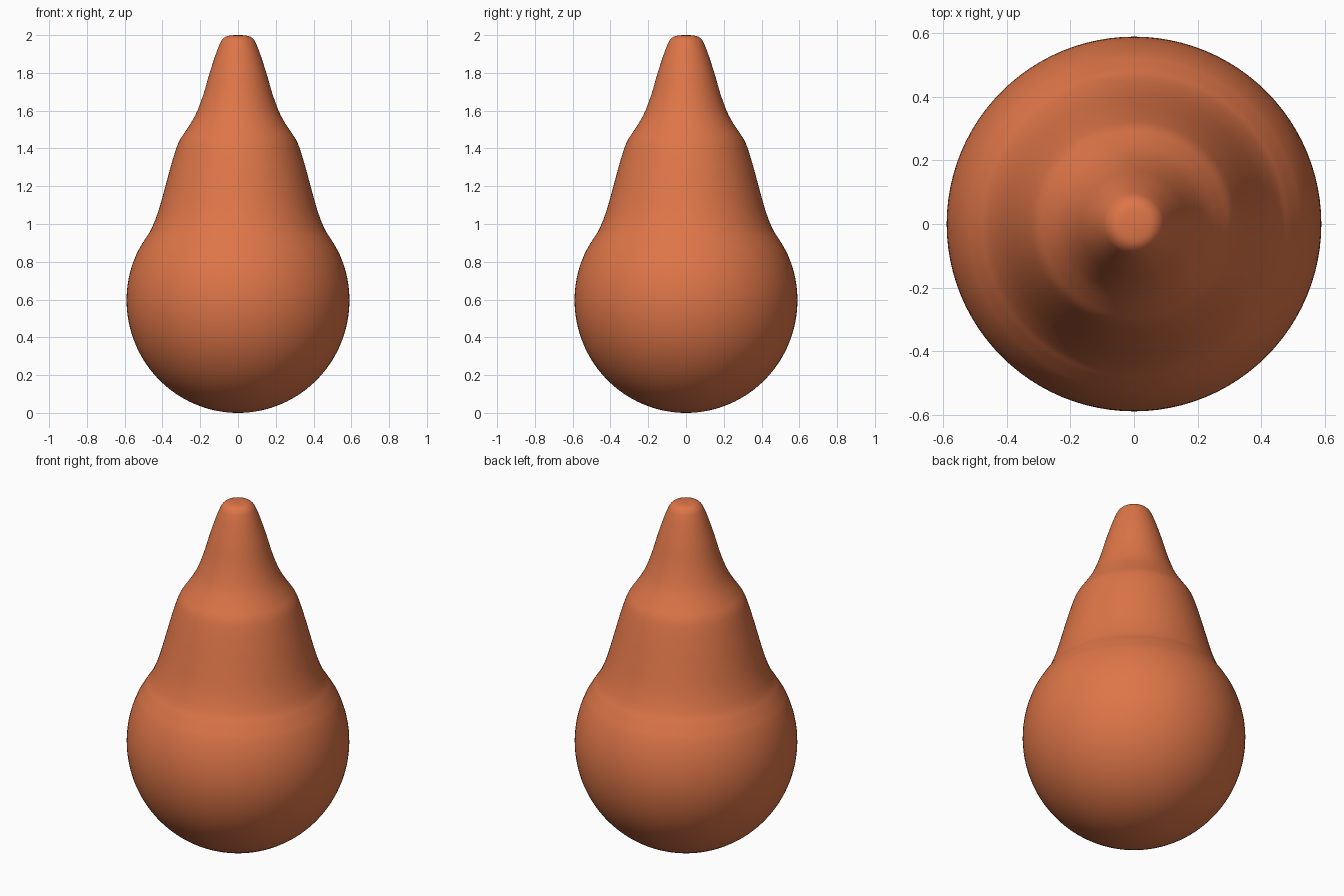
import bpy, bmesh, math
from mathutils import Vector

if "Cube" in bpy.data.objects:
    bpy.data.objects.remove(bpy.data.objects["Cube"])

SEGMENTS = 96
STEPS = 5

# Terracotta colour
clay = bpy.data.materials.new("terracotta orange")
clay.diffuse_color = (0.73, 0.18, 0.065, 1.0)
clay.use_nodes = True
clay.node_tree.nodes["Principled BSDF"].inputs["Base Color"].default_value = clay.diffuse_color

# Round bulb: circular arc from the bottom pole to the upper shoulder
R = 0.59
bulb = []
for i in range(41):
    a = math.radians(-90 + 116 * i / 40)
    bulb.append(Vector((R * math.cos(a), 0.597 + (0.597 if a < 0 else R) * math.sin(a))))
bulb[0].x = 0.0

# Two tapering tiers and the rounded tip, as (radius, height)
tiers = [(0.492, 0.92), (0.466, 0.96), (0.443, 1.01), (0.418, 1.08), (0.387, 1.19),
         (0.36, 1.29), (0.33, 1.39), (0.308, 1.445), (0.275, 1.495),
         (0.24, 1.55), (0.213, 1.605), (0.182, 1.69), (0.15, 1.8), (0.119, 1.895),
         (0.1, 1.945), (0.086, 1.973), (0.066, 1.991), (0.04, 1.998), (0.0, 2.0)]
tiers = [bulb[-1]] + [Vector(p) for p in tiers]


def smooth_path(before, pts):
    """Catmull-Rom curve through the points, without the first one."""
    ext = [before] + pts + [Vector((-pts[-2].x, pts[-2].y))]
    out = []
    for i in range(1, len(ext) - 2):
        p0, p1, p2, p3 = ext[i - 1:i + 3]
        for k in range(1, STEPS + 1):
            t = k / STEPS
            out.append(0.5 * (2 * p1 + (p2 - p0) * t
                              + (2 * p0 - 5 * p1 + 4 * p2 - p3) * t * t
                              + (3 * p1 - p0 - 3 * p2 + p3) * t ** 3))
    return out


profile = bulb + smooth_path(bulb[-2], tiers)

# Spin the profile around the vertical axis
bm = bmesh.new()
verts = [bm.verts.new((max(p.x, 0.0), 0.0, p.y)) for p in profile]
edges = [bm.edges.new(pair) for pair in zip(verts, verts[1:])]
bmesh.ops.spin(bm, geom=verts + edges, cent=(0, 0, 0), axis=(0, 0, 1),
               angle=2 * math.pi, steps=SEGMENTS, use_duplicate=False)
bmesh.ops.remove_doubles(bm, verts=bm.verts, dist=0.0002)
bmesh.ops.recalc_face_normals(bm, faces=bm.faces)
for f in bm.faces:
    f.smooth = True
mesh = bpy.data.meshes.new("gourd_body")
bm.to_mesh(mesh)
bm.free()
mesh.materials.append(clay)
body = bpy.data.objects.new("gourd_body", mesh)
bpy.context.collection.objects.link(body)
